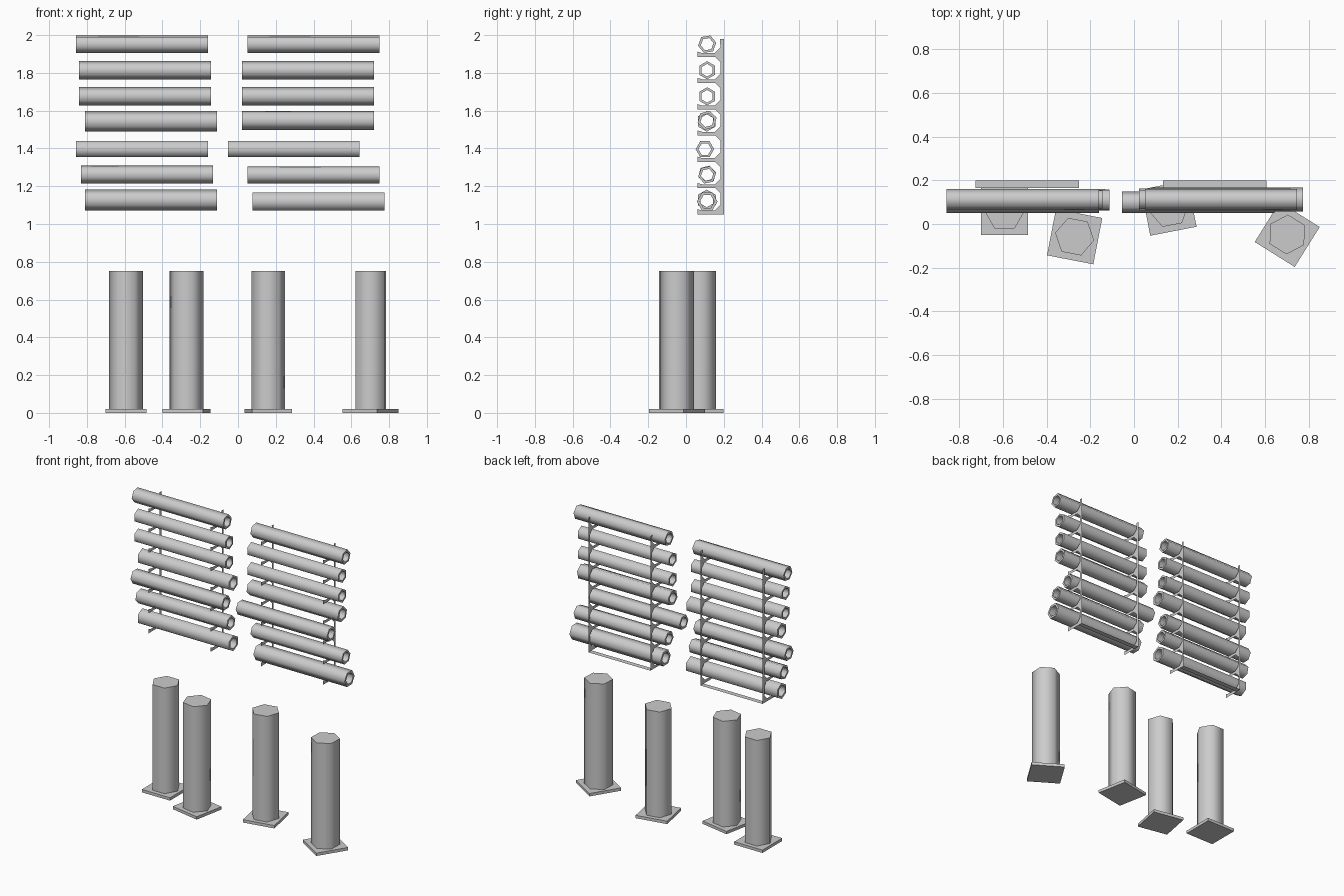
import bpy, bmesh
from math import cos, sin, pi, radians
from mathutils import Matrix

if "Cube" in bpy.data.objects:
    bpy.data.objects.remove(bpy.data.objects["Cube"])


def make_object(name, bm, angle=65, recalc=True):
    if recalc:
        bmesh.ops.recalc_face_normals(bm, faces=bm.faces)
    me = bpy.data.meshes.new(name)
    bm.to_mesh(me)
    bm.free()
    ob = bpy.data.objects.new(name, me)
    bpy.context.collection.objects.link(ob)
    bpy.context.view_layer.objects.active = ob
    bpy.ops.object.select_all(action='DESELECT')
    ob.select_set(True)
    bpy.ops.object.shade_smooth_by_angle(angle=radians(angle))
    return ob


def hex_tube(name, x0, z, radius, turn, y=0.112, length=0.698):
    """Open six-sided tube lying along x, with a wall."""
    bm = bmesh.new()
    rings = []
    for x, r in ((x0, radius), (x0 + length, radius),
                 (x0 + length, radius * 0.7), (x0, radius * 0.7)):
        ring = []
        for k in range(6):
            a = radians(turn) + k * pi / 3
            ring.append(bm.verts.new((x, y + r * cos(a), z + r * sin(a))))
        rings.append(ring)
    for i in range(4):
        a, b = rings[i], rings[(i + 1) % 4]
        for k in range(6):
            j = (k + 1) % 6
            bm.faces.new((a[k], a[j], b[j], b[k]))
    make_object(name, bm)


def rack(name, x0, x1):
    """Two sheet uprights with notched hooks, joined by a strip at the foot."""
    tops = [1.905 - 0.139 * k for k in range(7)]
    outline = [(0.2, 1.05), (0.2, 1.98), (0.18, 1.98)]
    for k, t in enumerate(tops):
        # open notch above each finger, then the finger itself
        if k:
            outline += [(0.06, t + 0.119), (0.155, t + 0.119), (0.182, t + 0.092)]
        outline += [(0.182, t + 0.03), (0.152, t), (0.085, t), (0.06, t + 0.008)]
    outline += [(0.06, 1.05)]
    bm = bmesh.new()
    for x in (x0, x1):
        bm.faces.new([bm.verts.new((x, y, z)) for y, z in outline])
    bm.faces.new([bm.verts.new(p) for p in
                  ((x0, 0.165, 1.05), (x1, 0.165, 1.05), (x1, 0.2, 1.05), (x0, 0.2, 1.05))])
    make_object(name, bm, recalc=False)


def post(name, x, y, turn):
    """Six-sided post on a square foot plate."""
    m = Matrix.Translation((x, y, 0)) @ Matrix.Rotation(radians(turn), 4, 'Z')
    bm = bmesh.new()
    bmesh.ops.create_cone(bm, cap_ends=True, segments=6, radius1=0.091, radius2=0.091,
                          depth=0.73, matrix=m @ Matrix.Translation((0, 0, 0.385))
                          @ Matrix.Rotation(pi / 2, 4, 'Z'))
    # keep a corner pointing along local x
    v = m.inverted() @ bm.verts[:][0].co
    if abs(v.x) < 0.01 or abs(abs(v.y) - 0.091) < 0.005:
        bmesh.ops.rotate(bm, verts=bm.verts, cent=(x, y, 0),
                         matrix=Matrix.Rotation(pi / 6, 3, 'Z'))
    make_object(name, bm)
    bm = bmesh.new()
    bmesh.ops.create_cube(bm, size=1, matrix=m @ Matrix.Translation((0, 0, 0.01))
                          @ Matrix.Diagonal((0.216, 0.216, 0.02, 1)))
    make_object(name + "_foot", bm, 30)


# wall racks
rack("left_rack", -0.726, -0.251)
rack("right_rack", 0.132, 0.607)

# stored tubes, top to bottom: start x, centre z, radius, turn, y
LEFT = [(-0.858, 1.952, 0.049, 10, 0.112), (-0.842, 1.814, 0.048, 30, 0.112),
        (-0.842, 1.676, 0.048, 30, 0.112), (-0.810, 1.543, 0.054, 30, 0.110),
        (-0.858, 1.396, 0.049, 0, 0.100), (-0.830, 1.262, 0.049, 15, 0.112),
        (-0.810, 1.127, 0.055, 30, 0.110)]
RIGHT = [(0.050, 1.952, 0.049, 10, 0.112), (0.022, 1.814, 0.048, 30, 0.112),
         (0.022, 1.676, 0.048, 30, 0.112), (0.022, 1.549, 0.052, 15, 0.112),
         (-0.054, 1.396, 0.049, 0, 0.100), (0.050, 1.260, 0.048, 10, 0.112),
         (0.077, 1.119, 0.055, 0, 0.112)]
for side, rows in (("left", LEFT), ("right", RIGHT)):
    for i, (x, z, r, turn, y) in enumerate(rows):
        hex_tube(f"{side}_tube_{i + 1}", x, z, r, turn, y)

# standing posts
for i, (x, y, turn) in enumerate([(-0.593, 0.058, 0), (-0.272, -0.058, -11),
                                  (0.16, 0.073, 11), (0.702, -0.048, -32)]):
    post(f"post_{i + 1}", x, y, turn)
